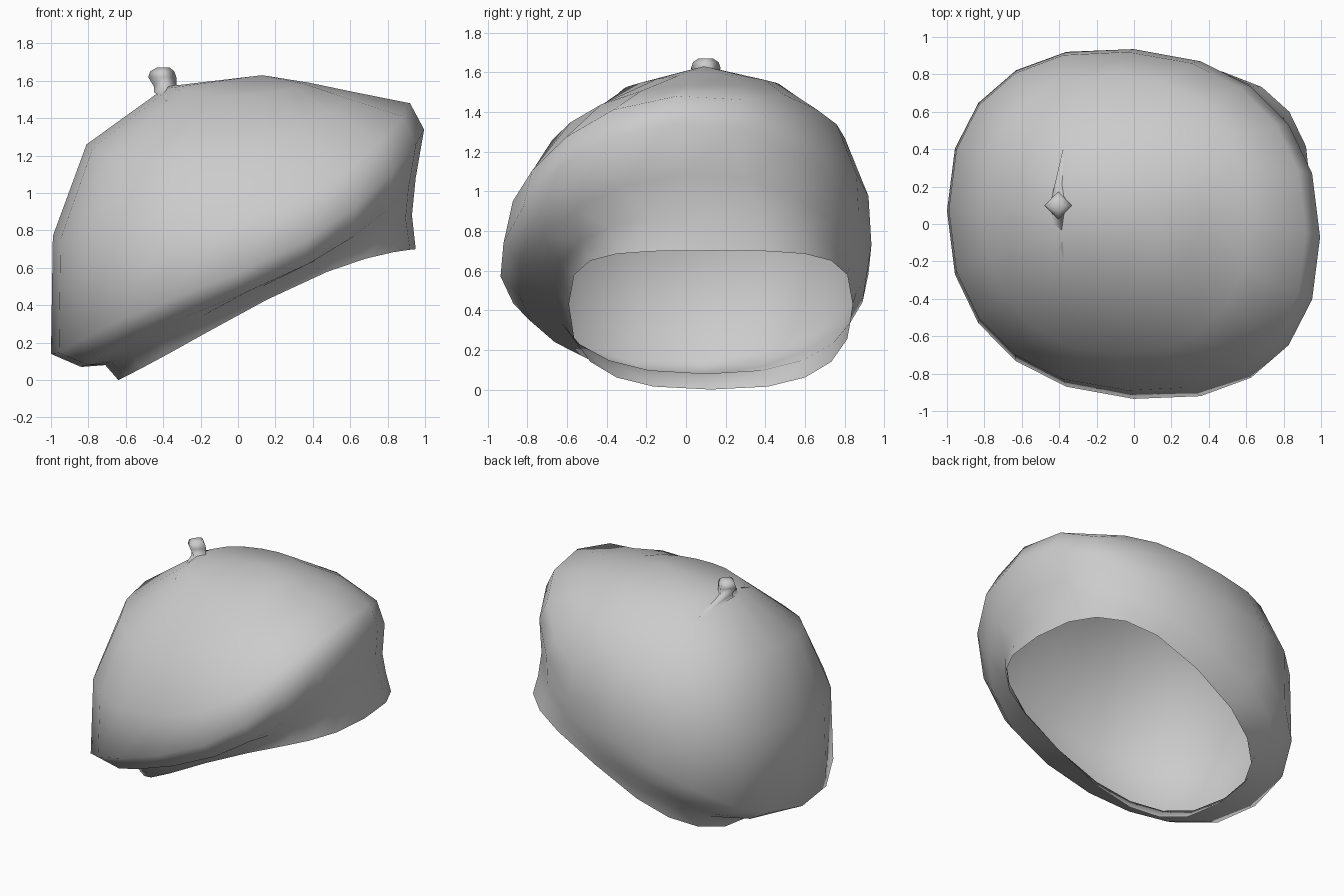
import bpy, bmesh, math

SIDES = 20
old = bpy.data.objects.get("Cube")
if old:
    bpy.data.objects.remove(old, do_unlink=True)

grey = bpy.data.materials.new("felt grey")
grey.use_nodes = True
grey.diffuse_color = (0.6, 0.6, 0.6, 1)
grey.node_tree.nodes["Principled BSDF"].inputs["Base Color"].default_value = (0.6, 0.6, 0.6, 1)


def power(value, exponent):
    return math.copysign(abs(value) ** exponent, value)


def tilted_ring(low, high, front, back, sag, skew=0.0, lean=0.0, shear=0.0, bulge=2.3):
    """Rounded loop from its low left end to its high right end.
    sag and skew bend the sides up or down, lean raises the back,
    shear slides the high end towards the front."""
    points = []
    for i in range(SIDES):
        angle = math.tau * i / SIDES
        u = power(math.cos(angle), 2 / bulge)
        v = power(math.sin(angle), 2 / bulge)
        t = (u + 1) / 2
        x = low[0] + (high[0] - low[0]) * t
        y = (front + back) / 2 + v * (back - front) / 2 - shear * u
        z = low[1] + (high[1] - low[1]) * t + (sag + skew * u) * (1 - u * u) + lean * v
        points.append((x, y, z))
    return points


def loft(name, rings, tip, crease):
    bm = bmesh.new()
    loops = [[bm.verts.new(p) for p in ring] for ring in rings]
    for a, b in zip(loops, loops[1:]):
        for i in range(len(a)):
            j = (i + 1) % len(a)
            bm.faces.new((a[i], a[j], b[j], b[i]))
    top, last = bm.verts.new(tip), loops[-1]
    for i in range(len(last)):
        bm.faces.new((last[i], last[(i + 1) % len(last)], top))
    mesh = bpy.data.meshes.new(name)
    bm.to_mesh(mesh)
    bm.free()
    mesh.materials.append(grey)
    obj = bpy.data.objects.new(name, mesh)
    bpy.context.collection.objects.link(obj)
    bpy.ops.object.select_all(action="DESELECT")
    obj.select_set(True)
    bpy.context.view_layer.objects.active = obj
    bpy.ops.object.shade_smooth_by_angle(angle=math.radians(crease))


# Soft cap: head opening, band, underside, widest edge, then the crown
cap_rings = [
    tilted_ring((-0.64, 0.0), (0.95, 0.70), -0.59, 0.84, 0.08, skew=0.06, bulge=2.6),
    tilted_ring((-0.71, 0.08), (0.93, 0.88), -0.66, 0.86, 0.01, bulge=2.4),
    tilted_ring((-0.84, 0.07), (0.95, 1.08), -0.84, 0.91, -0.05, skew=-0.14, lean=0.05, shear=0.05),
    tilted_ring((-1.0, 0.14), (0.995, 1.34), -0.935, 0.935, -0.09, skew=-0.20, lean=0.08, shear=0.07),
    tilted_ring((-0.99, 0.77), (0.92, 1.48), -0.89, 0.92, -0.22, skew=-0.14, lean=0.07, shear=0.06),
    tilted_ring((-0.81, 1.26), (0.62, 1.54), -0.70, 0.80, -0.17, lean=0.04, shear=0.02, bulge=2.2),
    tilted_ring((-0.38, 1.57), (0.38, 1.59), -0.31, 0.47, -0.05, lean=0.01, bulge=2.0),
]
loft("cap_shell", cap_rings, (0.13, 0.09, 1.63), 75)


# Four-sided stalk with a base that flares from front to back
def diamond(x, z, half_x, half_y, drop=0.0):
    return [(x + half_x, 0.1, z), (x, 0.1 + half_y, z - drop),
            (x - half_x, 0.1, z), (x, 0.1 - half_y, z - drop)]


stalk_rings = [
    diamond(-0.38, 1.54, 0.07, 0.30, 0.05),
    diamond(-0.39, 1.57, 0.06, 0.06),
    diamond(-0.405, 1.62, 0.075, 0.075),
    diamond(-0.405, 1.65, 0.065, 0.065),
    diamond(-0.40, 1.67, 0.035, 0.035),
]
loft("top_stalk", stalk_rings, (-0.40, 0.1, 1.67), 95)
